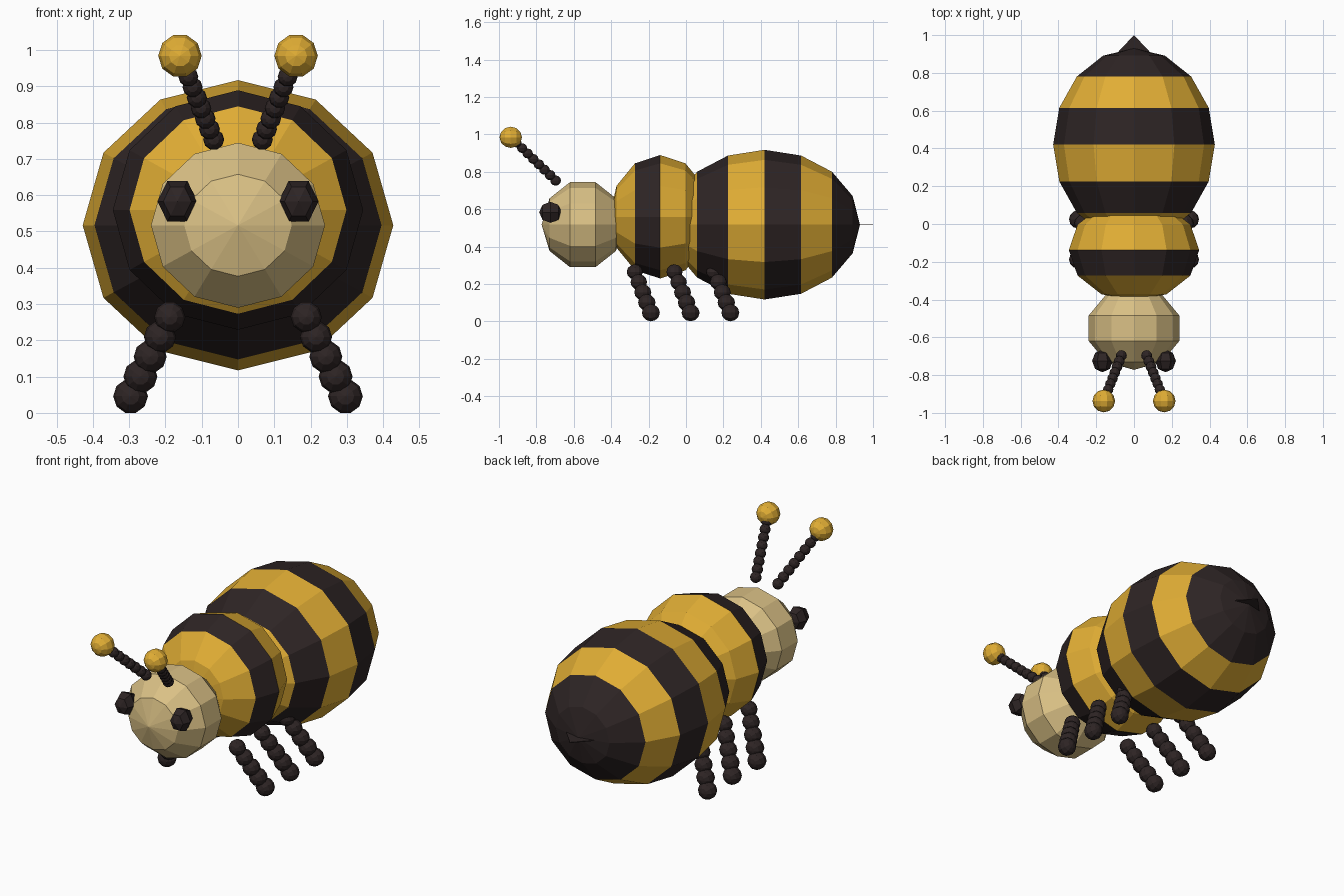
import bpy, bmesh, math
from mathutils import Matrix, Vector

if "Cube" in bpy.data.objects:
    bpy.data.objects.remove(bpy.data.objects["Cube"])


def material(name, rgb):
    m = bpy.data.materials.new(name)
    m.diffuse_color = (*rgb, 1)
    m.use_nodes = True
    m.node_tree.nodes["Principled BSDF"].inputs["Base Color"].default_value = m.diffuse_color
    return m


GOLD = material("gold", (0.75, 0.42, 0.035))
DARK = material("dark brown", (0.027, 0.018, 0.018))
CREAM = material("cream", (0.70, 0.53, 0.235))


def ball(bm, centre, radii, segs, rings):
    # low-poly sphere with its poles along y and a vertex on the x axis
    mat = (Matrix.Translation(centre) @ Matrix.Diagonal((*radii, 1))
           @ Matrix.Rotation(math.pi / 2, 4, 'X') @ Matrix.Rotation(math.pi / 2, 4, 'Z'))
    bmesh.ops.create_uvsphere(bm, u_segments=segs, v_segments=rings, radius=1, matrix=mat)


def finish(name, bm, *mats):
    bmesh.ops.recalc_face_normals(bm, faces=bm.faces)
    me = bpy.data.meshes.new(name)
    bm.to_mesh(me)
    bm.free()
    for m in mats:
        me.materials.append(m)
    ob = bpy.data.objects.new(name, me)
    bpy.context.collection.objects.link(ob)
    return ob


def body_part(name, centre, radii, segs, rings, mats, stripes=None):
    # stripes: material index of each ring band, from front to back
    bm = bmesh.new()
    ball(bm, centre, radii, segs, rings)
    if stripes:
        for f in bm.faces:
            ys = [v.co.y for v in f.verts]
            t = ((min(ys) + max(ys)) / 2 - centre[1]) / radii[1]
            band = int(math.acos(max(-1, min(1, -t))) / math.pi * rings)
            f.material_index = stripes[band]
    return finish(name, bm, *mats)


def bead_chain(name, start, end, count, r0, r1):
    bm = bmesh.new()
    a, b = Vector(start), Vector(end)
    for i in range(count):
        t = i / (count - 1)
        r = r0 + (r1 - r0) * t
        ball(bm, a.lerp(b, t), (r, r, r), 10, 6)
    return finish(name, bm, DARK)


# striped body and head
body_part("abdomen", (0, 0.42, 0.517), (0.428, 0.51, 0.40), 12, 8,
          (GOLD, DARK), (1, 0, 1, 0, 1, 0, 1, 1))
body_part("thorax", (0, -0.138, 0.559), (0.345, 0.27, 0.33), 12, 6,
          (GOLD, DARK), (0, 0, 1, 0, 0, 0))
body_part("head", (0, -0.552, 0.517), (0.252, 0.22, 0.239), 12, 5, (CREAM,))

for side, s in (("left", 1), ("right", -1)):
    # eye
    body_part(side + "_eye", (s * 0.167, -0.725, 0.583), (0.055, 0.06, 0.065), 6, 4, (DARK,))
    # antenna and its tip
    bead_chain(side + "_antenna", (s * 0.067, -0.697, 0.753), (s * 0.16, -0.936, 0.984),
               9, 0.029, 0.027)
    body_part(side + "_antenna_tip", (s * 0.16, -0.937, 0.984), (0.06, 0.06, 0.06),
              10, 6, (GOLD,))
    # three legs
    for i, place in enumerate(("front", "middle", "back")):
        y = -0.274 + i * 0.2125
        bead_chain(f"{side}_{place}_leg", (s * 0.188, y, 0.264),
                   (s * 0.296, y + 0.086, 0.046), 5, 0.043, 0.048)

# flat stinger plate
bm = bmesh.new()
low, high = ([bm.verts.new((x, y, 0.517 + z)) for x, y in ((-0.085, 0.91), (0.085, 0.91), (0, 1.0))]
             for z in (-0.002, 0.002))
bm.faces.new(low)
bm.faces.new(high)
for i in range(3):
    j = (i + 1) % 3
    bm.faces.new((low[i], low[j], high[j], high[i]))
finish("stinger", bm, DARK)
